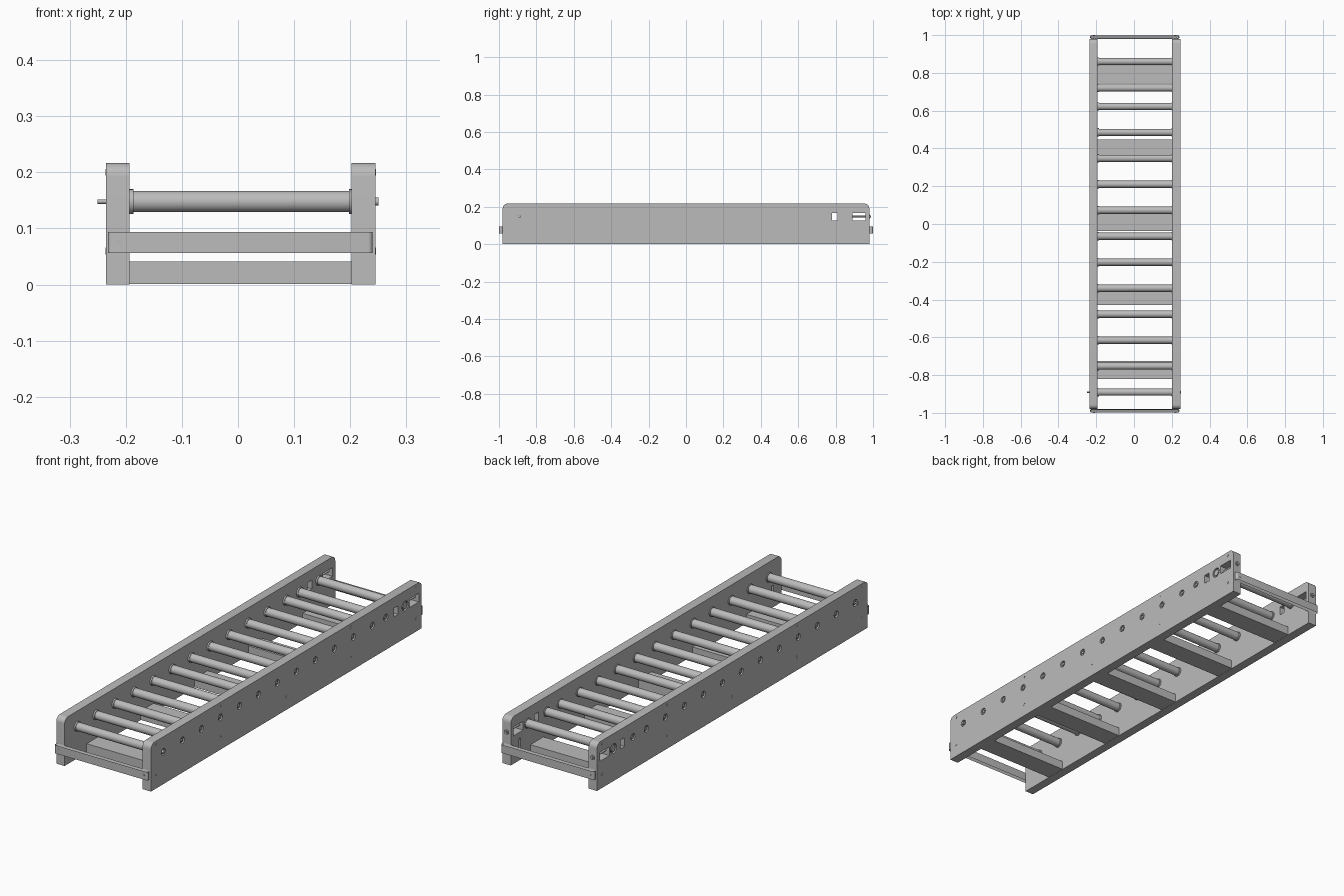
import bpy, bmesh, math
from mathutils import Matrix, Vector

old = bpy.data.objects.get("Cube")
if old:
    bpy.data.objects.remove(old)

steel = bpy.data.materials.new("grey steel")
steel.use_nodes = True
GREY = (0.5, 0.5, 0.5, 1)
steel.diffuse_color = GREY
steel.node_tree.nodes["Principled BSDF"].inputs["Base Color"].default_value = GREY

AXLE_Z = 0.148
ROLLERS = [-0.89 + 0.1375 * i for i in range(12)] + [0.72, 0.86]
RAILS = {"right": (-0.235, -0.193, -1), "left": (0.202, 0.245, 1)}


def box(bm, lo, hi):
    size = Vector(hi) - Vector(lo)
    mid = (Vector(hi) + Vector(lo)) / 2
    m = Matrix.Translation(mid) @ Matrix.Diagonal((*size, 1))
    return bmesh.ops.create_cube(bm, size=1, matrix=m)["verts"]


def rod(bm, axis, lo, hi, a, b, r, sides=24):
    """Cylinder along x (a, b = y, z) or along y (a, b = x, z)."""
    mid = (lo + hi) / 2
    if axis == "X":
        m = Matrix.Translation((mid, a, b)) @ Matrix.Rotation(math.pi / 2, 4, "Y")
    else:
        m = Matrix.Translation((a, mid, b)) @ Matrix.Rotation(math.pi / 2, 4, "X")
    bmesh.ops.create_cone(bm, cap_ends=True, segments=sides, radius1=r,
                          radius2=r, depth=abs(hi - lo), matrix=m)


def finish(bm, name):
    mesh = bpy.data.meshes.new(name)
    bm.normal_update()
    bm.to_mesh(mesh)
    bm.free()
    mesh.materials.append(steel)
    ob = bpy.data.objects.new(name, mesh)
    bpy.context.collection.objects.link(ob)
    return ob


def smooth(ob):
    bpy.ops.object.select_all(action="DESELECT")
    ob.select_set(True)
    bpy.context.view_layer.objects.active = ob
    bpy.ops.object.shade_smooth_by_angle(angle=math.radians(35))


def round_edges(bm, verts, axis, width, pick=lambda e: True):
    """Bevel the edges of a box that run along one axis."""
    edges = {e for v in verts for e in v.link_edges}
    chosen = [e for e in edges
              if abs((e.verts[0].co - e.verts[1].co).normalized()[axis]) > 0.9 and pick(e)]
    bmesh.ops.bevel(bm, geom=chosen, offset=width, segments=6, affect="EDGES", profile=0.5)


for side, (x0, x1, s) in RAILS.items():
    outer, inner = (x1, x0) if s > 0 else (x0, x1)

    # side rail with rounded upper corners
    bm = bmesh.new()
    verts = box(bm, (x0, -0.98, 0), (x1, 0.98, 0.217))
    round_edges(bm, verts, 0, 0.025, lambda e: e.verts[0].co.z > 0.1)
    rail = finish(bm, side + "_rail")

    # cutter: axle recesses, tension windows, inner slots
    bm = bmesh.new()
    for y in ROLLERS:
        rod(bm, "X", outer - s * 0.008, outer + s * 0.02, y, AXLE_Z, 0.022 if y > 0.8 else 0.015)
    for ya, yb in ((0.78, 0.81), (0.89, 0.96)):
        box(bm, (x0 - 0.02, ya, 0.128), (x1 + 0.02, yb, 0.168))
    for y in (-0.915, 0.915):
        verts = box(bm, (inner - s * 0.02, y - 0.007, 0.05), (inner + s * 0.012, y + 0.007, 0.1))
        round_edges(bm, verts, 0, 0.0065)
    cutter = finish(bm, side + "_rail_cutter")
    cutter.hide_render = True
    mod = rail.modifiers.new("cuts", "BOOLEAN")
    mod.operation, mod.solver, mod.object = "DIFFERENCE", "EXACT", cutter
    deps = bpy.context.evaluated_depsgraph_get()
    rail.data = bpy.data.meshes.new_from_object(rail.evaluated_get(deps))
    rail.modifiers.clear()
    bpy.data.objects.remove(cutter)
    smooth(rail)

    # axle ends in the recesses, drive stub at the front
    bm = bmesh.new()
    for y in ROLLERS:
        big = y > 0.8
        rod(bm, "X", outer - s * 0.012, outer - s * 0.001, y, AXLE_Z, 0.016 if big else 0.008, 6)
    rod(bm, "X", outer - s * 0.01, s * 0.25, ROLLERS[0], AXLE_Z, 0.007 if s > 0 else 0.004, 12)
    smooth(finish(bm, side + "_axle_ends"))

    # small bolt heads on the outer wall
    bm = bmesh.new()
    for y in (-0.94, -0.47, 0, 0.47, 0.94):
        for z in (0.06, 0.2):
            if (y, z) != (0, 0.2):
                rod(bm, "X", outer - s * 0.005, outer + s * 0.001, y, z, 0.006, 12)
    smooth(finish(bm, side + "_rail_bolts"))

    # tension screw through the rail end
    bm = bmesh.new()
    mid = (x0 + x1) / 2
    rod(bm, "Y", 0.87, 0.988, mid, AXLE_Z, 0.005, 12)
    rod(bm, "Y", 0.978, 0.985, mid, AXLE_Z, 0.011, 6)
    smooth(finish(bm, side + "_tension_screw"))

# rollers with collars
for i, y in enumerate(ROLLERS):
    bm = bmesh.new()
    rod(bm, "X", -0.186, 0.198, y, AXLE_Z, 0.019, 32)
    rod(bm, "X", -0.196, -0.186, y, AXLE_Z, 0.022)
    rod(bm, "X", 0.198, 0.205, y, AXLE_Z, 0.022)
    smooth(finish(bm, f"roller_{i + 1}"))

# cross members under the rollers
for i in range(5):
    y = -0.773 + 0.391 * i
    bm = bmesh.new()
    box(bm, (-0.195, y - 0.047, 0.001), (0.204, y + 0.047, 0.041))
    finish(bm, f"cross_member_{i + 1}")

# end bars: rounded flat tube, hollowed above and below, with bolts
for name, s in (("front", -1), ("back", 1)):
    bm = bmesh.new()
    ya, yb = sorted((s * 0.98, s * 0.999))
    verts = box(bm, (-0.232, ya, 0.056), (0.24, yb, 0.094))
    round_edges(bm, verts, 2, 0.008)
    bm.normal_update()
    caps = [f for f in bm.faces if abs(f.normal.z) > 0.9]
    bmesh.ops.inset_individual(bm, faces=caps, thickness=0.004, depth=-0.012)
    for x in (-0.212, 0.22):
        rod(bm, "Y", s * 0.99, s, x, 0.076, 0.005, 16)
    smooth(finish(bm, name + "_bar"))
